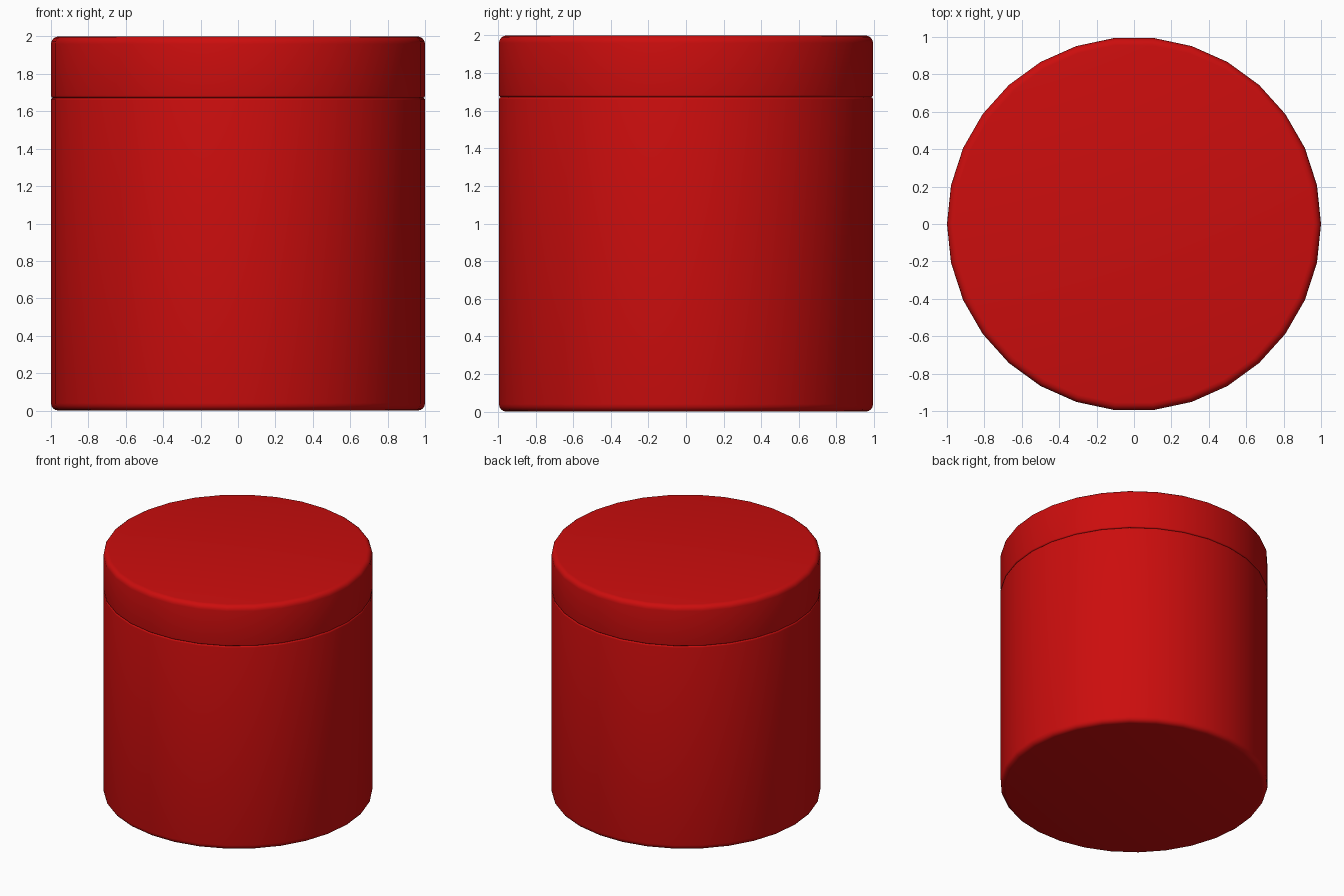
import bpy, math

if "Cube" in bpy.data.objects:
    bpy.data.objects.remove(bpy.data.objects["Cube"])

SIDES = 30


def corner(z, inward, r, steps=4):
    """Rounded rim points: from the flat face (z) to the side wall."""
    pts = []
    for i in range(steps + 1):
        a = math.pi / 2 * i / steps
        pts.append((1 - r + r * math.sin(a), z + inward * r * (1 - math.cos(a))))
    return pts


def drum(name, z0, z1, r0, r1, mat):
    """Closed 30-sided drum with rounded bottom and top rims."""
    prof = corner(z0, 1, r0) + corner(z1, -1, r1)[::-1]
    verts, faces = [], []
    for r, z in prof:
        for k in range(SIDES):
            a = 2 * math.pi * k / SIDES
            verts.append((r * math.cos(a), r * math.sin(a), z))
    for j in range(len(prof) - 1):
        for k in range(SIDES):
            n = (k + 1) % SIDES
            a, b = j * SIDES, (j + 1) * SIDES
            faces.append((a + k, a + n, b + n, b + k))
    faces.append(tuple(reversed(range(SIDES))))
    top = (len(prof) - 1) * SIDES
    faces.append(tuple(range(top, top + SIDES)))
    me = bpy.data.meshes.new(name)
    me.from_pydata(verts, [], faces)
    me.materials.append(mat)
    ob = bpy.data.objects.new(name, me)
    bpy.context.collection.objects.link(ob)
    bpy.ops.object.select_all(action='DESELECT')
    ob.select_set(True)
    bpy.context.view_layer.objects.active = ob
    bpy.ops.object.shade_smooth_by_angle(angle=math.radians(35))
    return ob


red = bpy.data.materials.new("red")
red.diffuse_color = (0.6, 0.004, 0.004, 1)
red.use_nodes = True
red.node_tree.nodes["Principled BSDF"].inputs["Base Color"].default_value = red.diffuse_color

# Container body and the lid resting on it, with a fine seam between
drum("body", 0.0, 1.672, 0.04, 0.012, red)
drum("lid", 1.672, 2.0, 0.012, 0.04, red)
